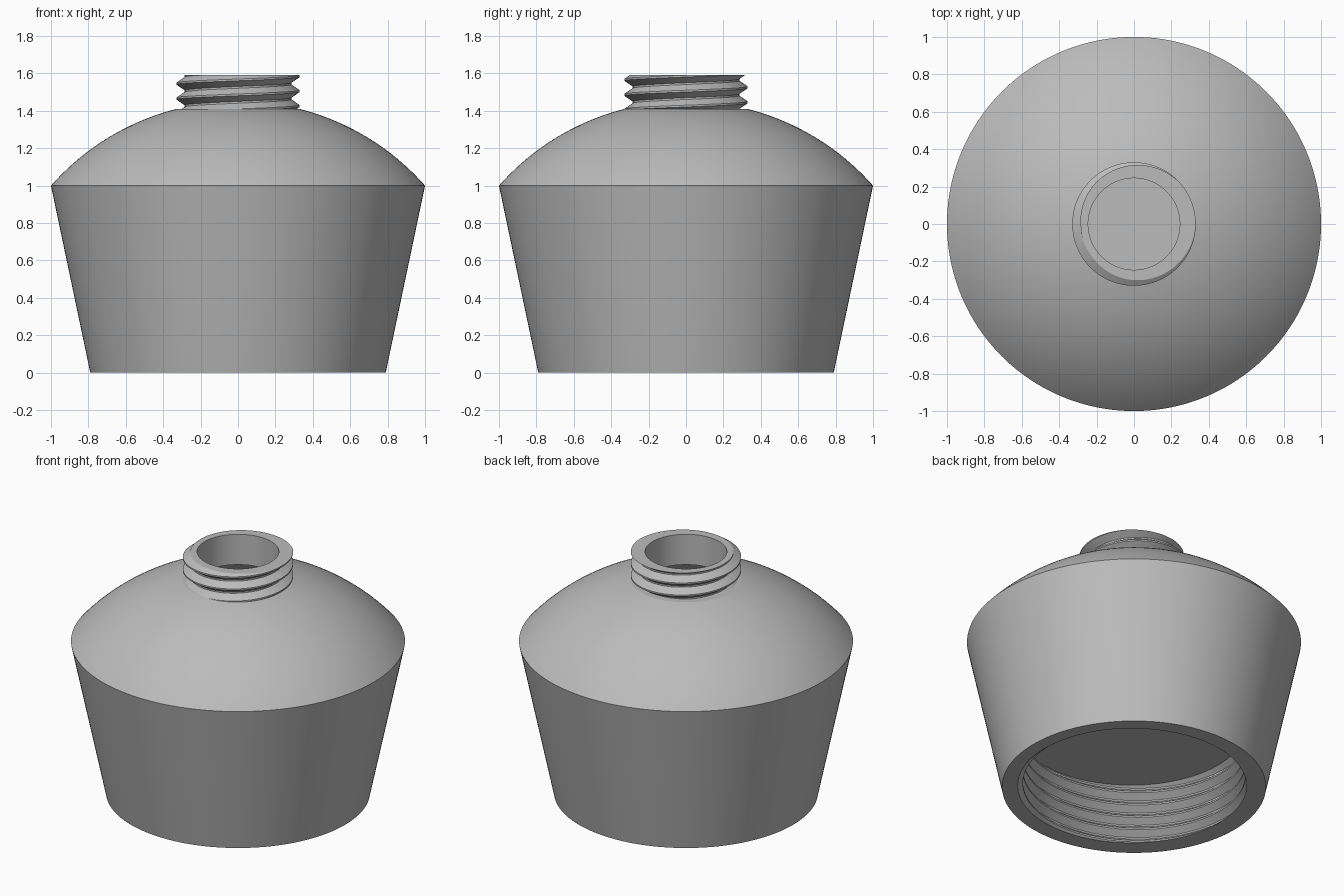
import bpy, bmesh, math

cube = bpy.data.objects.get("Cube")
if cube:
    bpy.data.objects.remove(cube, do_unlink=True)

SEGMENTS = 160
TURN = 2 * math.pi

grey = bpy.data.materials.new("plain_grey")
grey.use_nodes = True
colour = (0.5, 0.5, 0.5, 1)
grey.diffuse_color = colour
grey.node_tree.nodes["Principled BSDF"].inputs["Base Color"].default_value = colour


def revolve(name, column):
    """Skin a profile around z; column(turn) gives its (radius, z) points."""
    bm = bmesh.new()
    columns = []
    for i in range(SEGMENTS + 1):
        turn = i / SEGMENTS
        c, s = math.cos(turn * TURN), math.sin(turn * TURN)
        columns.append([bm.verts.new((r * c, r * s, z)) for r, z in column(turn)])
    for a, b in zip(columns, columns[1:]):
        for j in range(len(a) - 1):
            bm.faces.new((a[j], b[j], b[j + 1], a[j + 1]))
    # Close the seam and collapse points that coincide
    bmesh.ops.remove_doubles(bm, verts=bm.verts[:], dist=0.00002)
    mesh = bpy.data.meshes.new(name)
    bm.to_mesh(mesh)
    bm.free()
    mesh.materials.append(grey)
    obj = bpy.data.objects.new(name, mesh)
    bpy.context.collection.objects.link(obj)
    bpy.ops.object.select_all(action='DESELECT')
    obj.select_set(True)
    bpy.context.view_layer.objects.active = obj
    bpy.ops.object.shade_smooth_by_angle(angle=math.radians(12))
    return obj


def thread(turn, ridge, groove, pitch, start, low, high):
    """Right-handed helical thread profile, trimmed flat at low and high."""
    def radius(z):
        phase = ((z - start) / pitch - turn) % 1
        away = min(phase, 1 - phase)
        t = min(max((away - 0.06) / 0.38, 0), 1)
        return ridge + (groove - ridge) * t

    points = []
    first = math.floor((low - start) / pitch) - 2
    last = math.ceil((high - start) / pitch) + 1
    for k in range(first, last):
        for step in (0.06, 0.44, 0.56, 0.94):
            z = start + pitch * (k + step + turn)
            z = min(max(z, low), high)
            points.append((radius(z), z))
    return points


def dome(radius, centre, outer, inner, steps=24):
    """Arc from the outer to the inner distance from the axis."""
    a, b = math.acos(outer / radius), math.acos(inner / radius)
    return [(radius * math.cos(a + (b - a) * i / steps),
             centre + radius * math.sin(a + (b - a) * i / steps))
            for i in range(steps + 1)]


# Tapered body with domed shoulder
shell = [(0.79, 0)] + dome(1.333, 0.118, 1.0, 0.33) + [(0.27, 1.41)]
revolve("body_shell", lambda turn: shell)

# Threaded neck with its flat rim
revolve("threaded_neck", lambda turn: [(0.27, 1.41)] + thread(
    turn, 0.33, 0.285, 0.08, 1.505, 1.41, 1.59) + [(0.245, 1.59)])

# Bore opening into a hollow chamber
chamber = ([(0.245, 1.59)] + dome(1.295, 0.118, 0.94, 0.245)[::-1]
           + [(0.83, 0.46), (0, 0.46)])
revolve("bore_and_chamber", lambda turn: chamber)

# Threaded socket underneath, from its ceiling down to the base rim
revolve("threaded_socket", lambda turn: [(0, 0.41)] + thread(
    turn, 0.665, 0.705, 0.085, 0.04, 0, 0.41)[::-1] + [(0.79, 0)])
